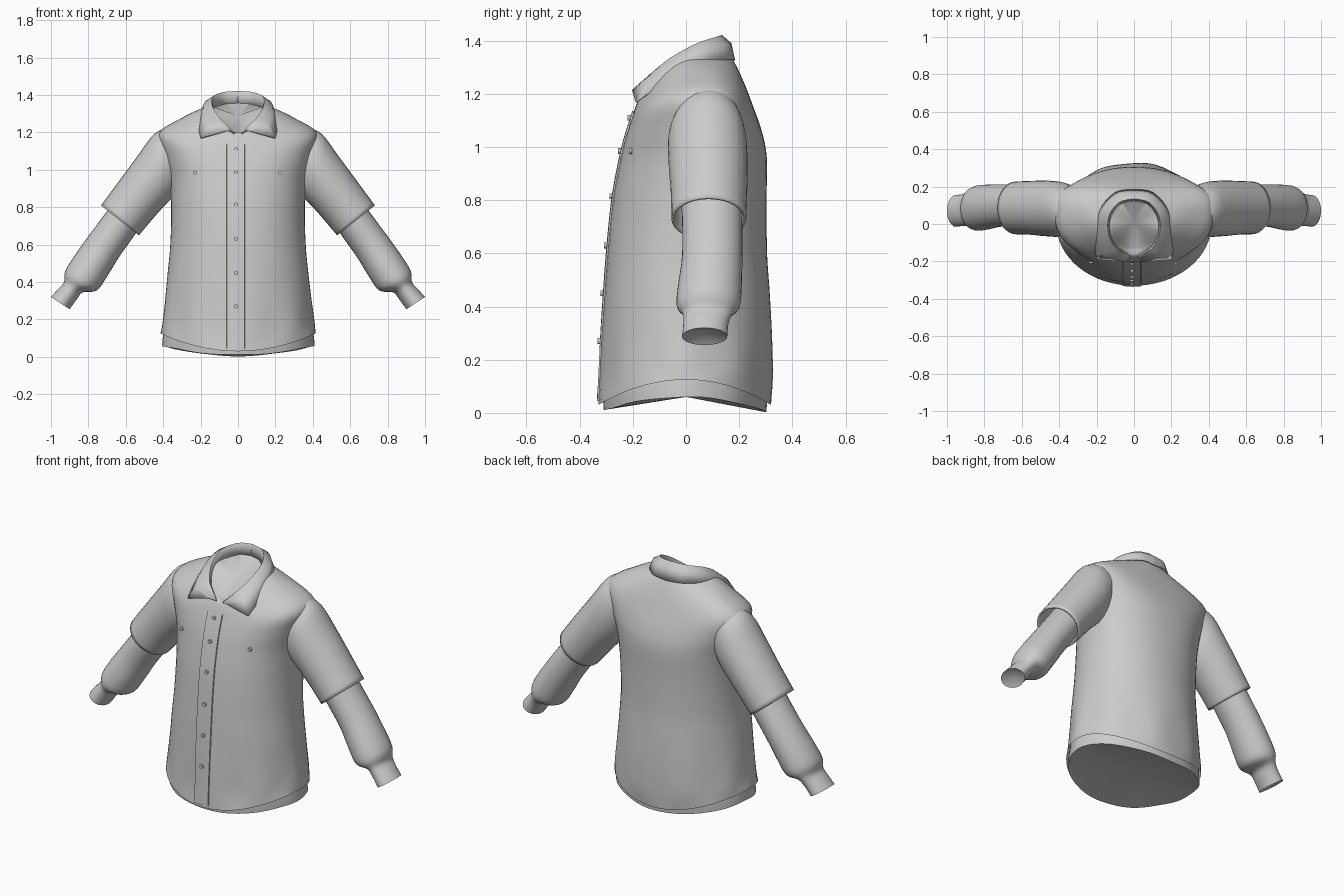
import bpy, bmesh, math
from mathutils import Vector

if "Cube" in bpy.data.objects:
    bpy.data.objects.remove(bpy.data.objects["Cube"])


def dense(rows, n):
    # Smoothly interpolate (Catmull-Rom) between rows of numbers
    out = []
    for i in range(len(rows) - 1):
        a, b, c, d = (rows[max(0, min(len(rows) - 1, i + k))] for k in (-1, 0, 1, 2))
        for j in range(n):
            t = j / n
            out.append([0.5 * (2 * q + (r - p) * t + (2 * p - 5 * q + 4 * r - s) * t * t
                               + (3 * q - p - 3 * r + s) * t ** 3) for p, q, r, s in zip(a, b, c, d)])
    out.append(list(rows[-1]))
    return out


def loft(name, rings, closed=True, cap=(None, None), mirror=False, thick=0, angle=50):
    bm = bmesh.new()
    vs = [[bm.verts.new(p) for p in r] for r in rings]
    n = len(rings[0])
    for a, b in zip(vs, vs[1:]):
        for i in range(n if closed else n - 1):
            j = (i + 1) % n
            bm.faces.new((a[i], a[j], b[j], b[i]))
    for ring, c in ((vs[0], cap[0]), (vs[-1], cap[1])):
        if c is not None:
            mid = bm.verts.new(c)
            for i in range(n):
                bm.faces.new((ring[i], ring[(i + 1) % n], mid))
    bmesh.ops.recalc_face_normals(bm, faces=bm.faces)
    me = bpy.data.meshes.new(name)
    bm.to_mesh(me)
    bm.free()
    ob = bpy.data.objects.new(name, me)
    bpy.context.collection.objects.link(ob)
    if thick:
        m = ob.modifiers.new("cloth", 'SOLIDIFY')
        m.thickness = thick
    if mirror:
        ob.modifiers.new("mirror", 'MIRROR')
    bpy.ops.object.select_all(action='DESELECT')
    ob.select_set(True)
    bpy.context.view_layer.objects.active = ob
    bpy.ops.object.shade_smooth_by_angle(angle=math.radians(angle))
    return ob


def torso_ring(zs, zf, zb, hw, yf, yb, yc, p, wave=0, n=64):
    # Super-ellipse ring with separate heights at side, front and back
    pts = []
    for k in range(n):
        t = 2 * math.pi * k / n
        c, s = math.cos(t), math.sin(t)
        e = lambda v: math.copysign(abs(v) ** (2 / p), v)
        z = zs + ((zb if s > 0 else zf) - zs) * s * s
        w = 1 + wave * math.cos(9 * t + 0.6)
        pts.append((hw * e(c) * w, yc + (yb - yc if s > 0 else yc - yf) * e(s) * w,
                    z + wave * 0.25 * math.sin(7 * t)))
    return pts


# Outer shirt body: side z, front z, back z, half width, y front, y back, y centre, roundness, waviness
shirt = [
    (.125, .03, .03, .415, -.33, .32, 0, 2, 0),
    (.19, .13, .13, .405, -.322, .327, 0, 2, .012),
    (.30, .28, .28, .392, -.316, .325, 0, 2, .006),
    (.45, .45, .45, .376, -.306, .315, 0, 2.05, 0),
    (.60, .60, .60, .362, -.295, .305, .01, 2.1, 0),
    (.80, .80, .80, .357, -.275, .303, .03, 2.2, 0),
    (.96, .95, .96, .368, -.248, .304, .05, 2.3, 0),
    (1.08, 1.04, 1.06, .40, -.226, .285, .07, 2.4, 0),
    (1.195, 1.12, 1.16, .425, -.20, .25, .08, 2.4, 0),
    (1.27, 1.165, 1.25, .315, -.185, .215, .07, 2.3, 0),
    (1.33, 1.195, 1.33, .19, -.168, .175, .03, 2, 0),
    (1.335, 1.20, 1.365, .125, -.13, .135, .01, 2, 0)]
body = loft("shirt_body", [torso_ring(*r) for r in dense(shirt, 4)], cap=(None, (0, .01, 1.29)))

# Undershirt tail showing below the hem, closed underneath
tail = [(.06, .01, .004, .408, -.308, .303, 0, 2, .006),
        (.12, .09, .09, .402, -.312, .308, 0, 2, .006),
        (.22, .22, .22, .385, -.30, .30, 0, 2, 0)]
loft("undershirt_tail", [torso_ring(*r) for r in dense(tail, 3)], cap=((0, 0, .06), None), angle=35)


def sleeve_ring(ox, oz, ix, iz, y0, y1, n=32):
    pts = []
    for k in range(n):
        c, s = math.cos(2 * math.pi * k / n), math.sin(2 * math.pi * k / n)
        pts.append(((ox + ix) / 2 + (ox - ix) / 2 * c, (y0 + y1) / 2 + (y1 - y0) / 2 * s,
                    (oz + iz) / 2 + (oz - iz) / 2 * c))
    return pts


# Sleeves: outer x z, inner x z, y front, y back
short = [(.36, 1.225, .28, .98, -.02, .20),
         (.445, 1.195, .335, .87, -.065, .225),
         (.54, 1.07, .41, .79, -.065, .232),
         (.64, .935, .475, .715, -.057, .23),
         (.732, .81, .53, .65, -.055, .227)]
loft("short_sleeve", [sleeve_ring(*r) for r in dense(short, 4)], mirror=True, thick=.01)
long = [(.60, .92, .46, .79, -.02, .21),
        (.70, .78, .55, .655, -.015, .212),
        (.80, .645, .635, .535, -.015, .212),
        (.885, .525, .70, .43, -.03, .21),
        (.925, .455, .755, .355, -.035, .203),
        (.93, .40, .83, .345, -.012, .175),
        (.96, .365, .862, .308, -.01, .16),
        (1.0, .32, .90, .255, -.015, .155)]
loft("long_sleeve", [sleeve_ring(*r) for r in dense(long, 4)], mirror=True,
     cap=(None, (.93, .07, .305)))

# Folded collar: fold line and outer edge from the back centre to the front
fold = [(0, .135, 1.422), (.08, .115, 1.415), (.135, .04, 1.39), (.135, -.06, 1.335),
        (.095, -.135, 1.275), (.02, -.175, 1.20)]
edge = [(0, .185, 1.325), (.10, .17, 1.33), (.19, .07, 1.315), (.215, -.07, 1.25),
        (.20, -.19, 1.17), (.07, -.20, 1.205)]
lines = []
for f, e in zip(fold, edge):
    f, e = Vector(f), Vector(e)
    base = Vector((f.x * .9, f.y * .9, f.z - .07))
    inner = Vector((f.x * .95, f.y * .95, f.z - .012))
    bulge = f.lerp(e, .45) + Vector((f.x * .1, f.y * .1, .012))
    lines.append([*base, *inner, *f, *bulge, *e])
top = dense(lines[:5], 4) + [lines[5]]
loft("collar", [[r[i:i + 3] for i in range(0, 15, 3)] for r in top], closed=False,
     mirror=True, thick=.006)

# Front details are placed on the shirt surface
bpy.context.view_layer.update()


def front(x, z, lift):
    hit, co, nor, _ = body.ray_cast(Vector((x, -1, z)), Vector((0, 1, 0)))
    return (Vector(co) if hit else Vector((x, -.33, z))) + Vector((0, -lift, 0))


loft("button_placket", [[front(x, .045 + 1.09 * i / 30, h) for x, h in
     ((-.062, -.002), (-.06, .007), (-.01, .007), (.035, .006), (.037, -.002))]
     for i in range(31)], closed=False, angle=30)


def button(name, x, z):
    bpy.ops.mesh.primitive_cylinder_add(vertices=12, radius=.011, depth=.012,
                                        location=front(x, z, .01), rotation=(math.pi / 2, 0, 0))
    bpy.context.object.name = name


for z in (1.11, .985, .815, .63, .45, .27):
    button("front_button", -.01, z)
for x in (-.23, .225):
    button("chest_button", x, .985)
